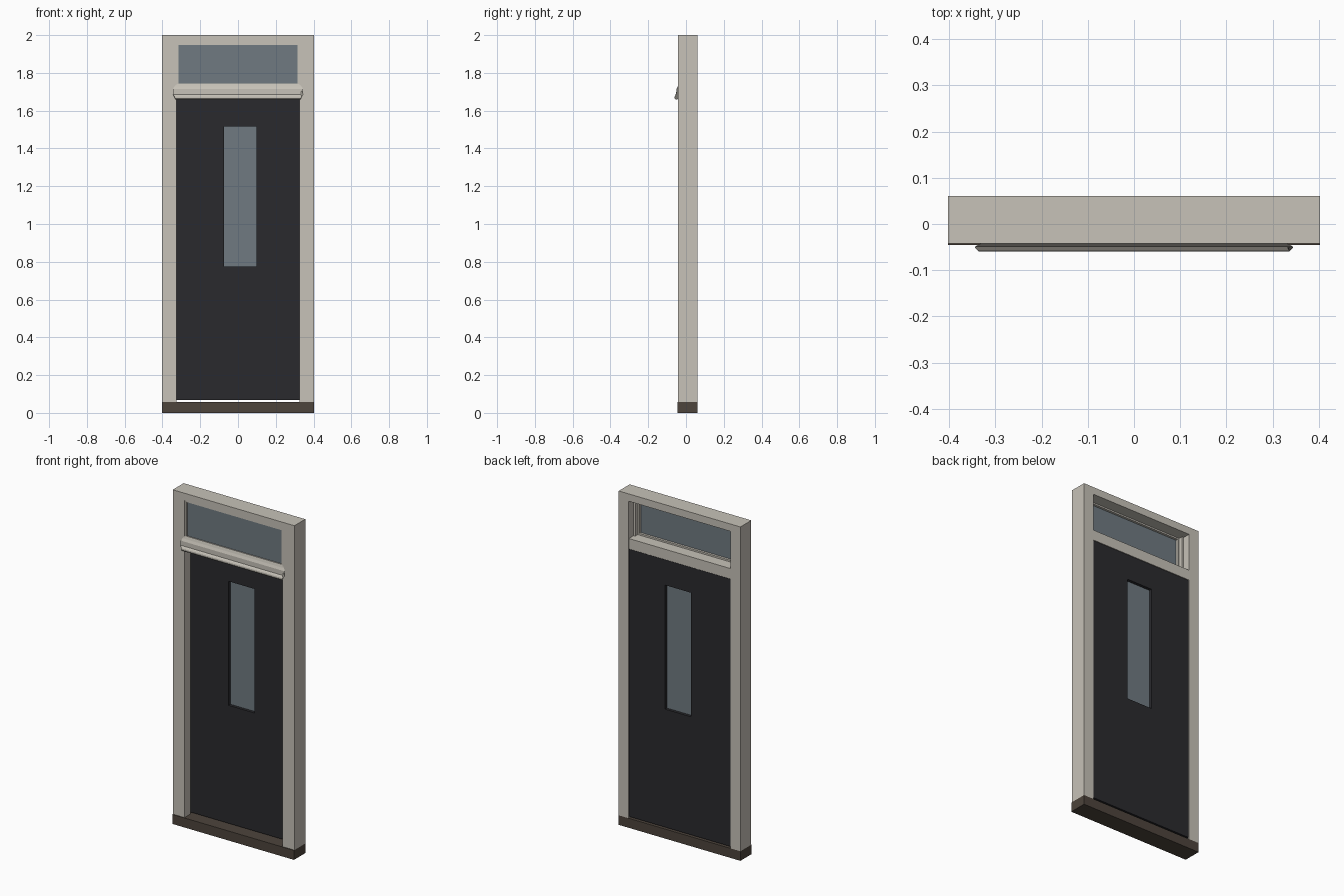
import bpy, bmesh

if "Cube" in bpy.data.objects:
    bpy.data.objects.remove(bpy.data.objects["Cube"])


def material(name, rgb):
    m = bpy.data.materials.new(name)
    m.diffuse_color = (*rgb, 1)
    m.use_nodes = True
    m.node_tree.nodes["Principled BSDF"].inputs["Base Color"].default_value = m.diffuse_color
    return m


PAINT = material("frame_paint", (0.57, 0.54, 0.48))
DARK = material("door_paint", (0.023, 0.023, 0.027))
GLASS = material("glass", (0.16, 0.195, 0.22))
STONE = material("sill_brown", (0.075, 0.058, 0.045))


def finish(name, bm, mat):
    bmesh.ops.recalc_face_normals(bm, faces=bm.faces)
    me = bpy.data.meshes.new(name)
    bm.to_mesh(me)
    bm.free()
    ob = bpy.data.objects.new(name, me)
    bpy.context.collection.objects.link(ob)
    me.materials.append(mat)
    return ob


def loft(name, a, b, mat):
    """Solid between two matching end outlines."""
    bm = bmesh.new()
    va = [bm.verts.new(p) for p in a]
    vb = [bm.verts.new(p) for p in b]
    n = len(a)
    bm.faces.new(va)
    bm.faces.new(vb[::-1])
    for i in range(n):
        j = (i + 1) % n
        bm.faces.new((va[i], vb[i], vb[j], va[j]))
    return finish(name, bm, mat)


def box(name, x0, x1, y0, y1, z0, z1, mat):
    outline = [(x0, y0), (x1, y0), (x1, y1), (x0, y1)]
    return loft(name, [(x, y, z0) for x, y in outline],
                [(x, y, z1) for x, y in outline], mat)


def ring(name, outer, inner, y0, y1, mat):
    """Rectangular panel with a rectangular opening; rects are x0, x1, z0, z1."""
    bm = bmesh.new()

    def corners(r, y):
        x0, x1, z0, z1 = r
        return [bm.verts.new((x, y, z)) for x, z in
                ((x0, z0), (x1, z0), (x1, z1), (x0, z1))]

    loops = [corners(outer, y0), corners(inner, y0), corners(inner, y1), corners(outer, y1)]
    for k in range(4):
        a, b = loops[k], loops[(k + 1) % 4]
        for i in range(4):
            j = (i + 1) % 4
            bm.faces.new((a[i], a[j], b[j], b[i]))
    return finish(name, bm, mat)


FRONT, BACK, STOP = -0.042, 0.061, 0.016

# sill and head
box("sill", -0.403, 0.403, -0.046, BACK, 0, 0.057, STONE)
box("head", -0.403, 0.403, FRONT, BACK, 1.956, 2.0, PAINT)

# rebated jambs, mirrored
jamb = [(0.403, FRONT), (0.325, FRONT), (0.325, STOP), (0.337, STOP),
        (0.337, BACK), (0.403, BACK)]
for side, s in (("left", -1), ("right", 1)):
    loft("jamb_" + side, [(s * x, y, 0.057) for x, y in jamb],
         [(s * x, y, 1.956) for x, y in jamb], PAINT)

# transom rail with rebate for the door
rail = [(FRONT, 1.66), (STOP, 1.66), (STOP, 1.671), (BACK, 1.671),
        (BACK, 1.733), (FRONT, 1.733)]
loft("transom_rail", [(-0.336, y, z) for y, z in rail],
     [(0.336, y, z) for y, z in rail], PAINT)

# weather moulding: y, z, half width
mould = [(-0.040, 1.742, 0.326), (-0.044, 1.728, 0.336), (-0.050, 1.714, 0.345),
         (-0.050, 1.686, 0.345), (-0.056, 1.681, 0.340), (-0.060, 1.674, 0.336),
         (-0.060, 1.665, 0.334), (-0.054, 1.658, 0.330), (-0.047, 1.659, 0.328),
         (-0.040, 1.664, 0.328)]
loft("weather_moulding", [(-w, y, z) for y, z, w in mould],
     [(w, y, z) for y, z, w in mould], PAINT)

# fanlight glazing
ring("fanlight_bead", (-0.326, 0.326, 1.73, 1.957), (-0.315, 0.315, 1.743, 1.947),
     -0.036, -0.008, PAINT)
box("fanlight_glass", -0.317, 0.317, -0.030, -0.022, 1.741, 1.949, GLASS)

# door leaf and its glass
ring("door_leaf", (-0.335, 0.335, 0.067, 1.669), (-0.074, 0.097, 0.774, 1.517),
     STOP + 0.001, 0.059, DARK)
box("door_glass", -0.075, 0.098, 0.034, 0.042, 0.773, 1.518, GLASS)
